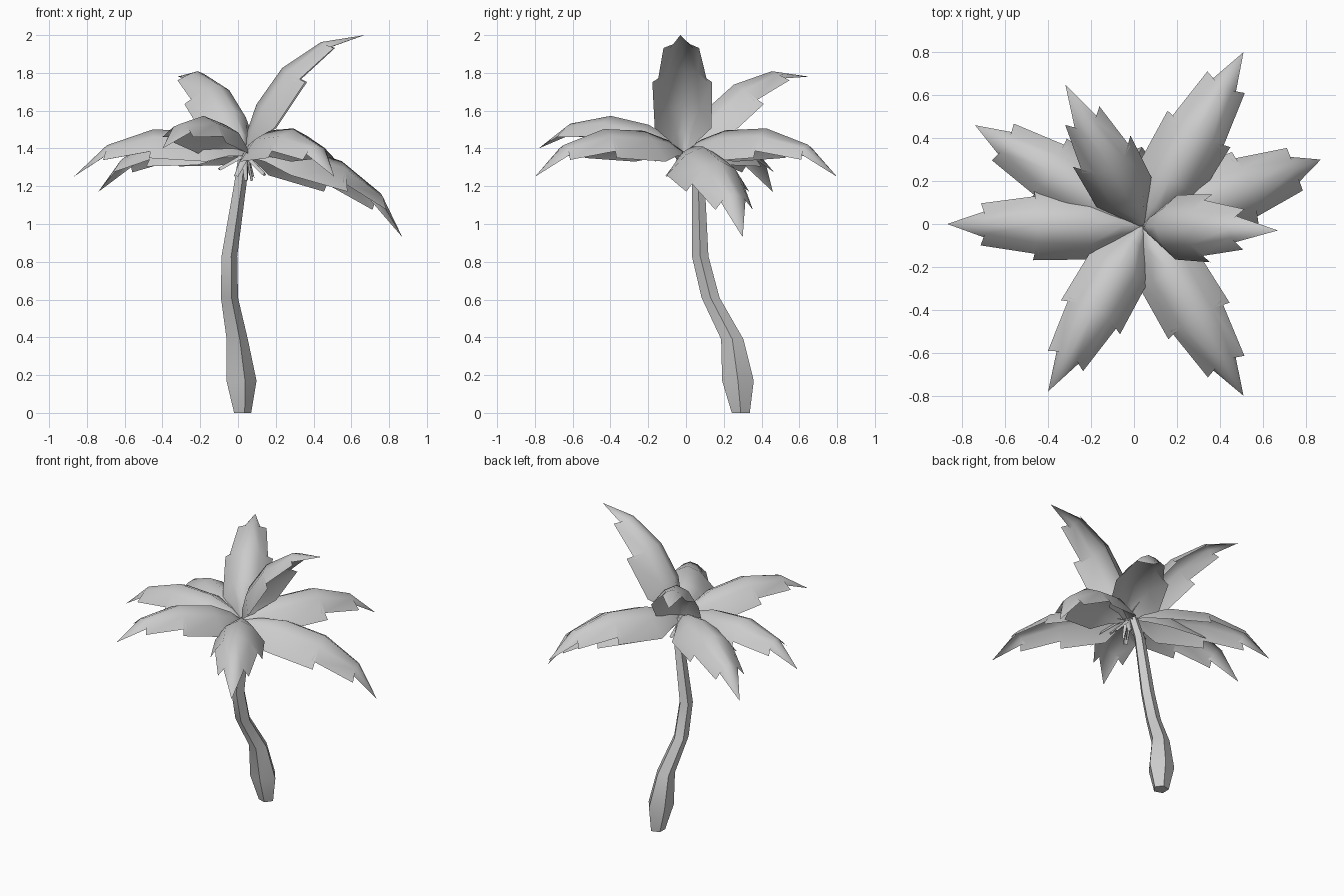
import bpy, bmesh, math
from mathutils import Vector, Matrix

cube = bpy.data.objects.get("Cube")
if cube:
    bpy.data.objects.remove(cube)

grey = bpy.data.materials.new("light_grey")
grey.use_nodes = True
grey.diffuse_color = (0.6, 0.6, 0.6, 1)
grey.node_tree.nodes["Principled BSDF"].inputs["Base Color"].default_value = (0.6, 0.6, 0.6, 1)


def finish(bm, name, angle):
    mesh = bpy.data.meshes.new(name)
    bm.to_mesh(mesh)
    bm.free()
    mesh.materials.append(grey)
    obj = bpy.data.objects.new(name, mesh)
    bpy.context.collection.objects.link(obj)
    bpy.ops.object.select_all(action='DESELECT')
    obj.select_set(True)
    bpy.context.view_layer.objects.active = obj
    bpy.ops.object.shade_smooth_by_angle(angle=math.radians(angle))
    return obj


# Trunk: five-sided bent tube, levels of (x, y, z, radius)
levels = [(.02, .29, 0, .05), (.01, .275, .17, .088), (-.01, .245, .39, .062),
          (-.05, .13, .61, .05), (-.05, .075, .83, .046), (.01, .065, 1.22, .036),
          (.03, .02, 1.39, .03)]
bm = bmesh.new()
rings = []
for x, y, z, r in levels:
    rings.append([bm.verts.new((x + r * math.cos(a), y + r * math.sin(a), z))
                  for a in (math.tau * i / 5 for i in range(5))])
for low, high in zip(rings, rings[1:]):
    for i in range(5):
        j = (i + 1) % 5
        bm.faces.new((low[i], low[j], high[j], high[i]))
bm.faces.new(rings[0][::-1])
bm.faces.new(rings[-1])
finish(bm, "trunk", 25)

# Frond ridge stations: (along, height, mid half width, mid drop)
STUB, BASE = (-.11, -.12, .006, .004), (0, 0, .012, .004)
RISE, SHOULDER = (.1, .065, .04, .025), (.25, .115, .09, .045)
CREST, BEND, TIP = (.5, .125, .085, .04), (.75, .04, .045, .018), (.93, -.13, 0, 0)
# Segments between teeth: station with its margin (along, half width, height)
SEGMENTS = [
    [(STUB, (-.1, .012, -.13)), (BASE, (0, .025, -.02)), (RISE, (.09, .075, -.02)),
     (SHOULDER, (.21, .16, -.05)), (CREST, (.52, .168, -.03))],
    [(CREST, (.49, .14, .01)), (BEND, (.77, .1, -.04))],
    [(BEND, (.73, .07, 0)), (TIP, TIP_MARGIN := (.93, 0, -.13))],
]
CROWN = Vector((.04, -.01, 1.38))


def frond(name, tip):
    # Turn, pitch and scale the shared leaf so that it ends at the given tip
    d = Vector(tip) - CROWN
    flat = math.hypot(d.x, d.y)
    pitch = math.atan2(d.z, flat) - math.atan2(TIP[1], TIP[0])
    place = (Matrix.Translation(CROWN) @ Matrix.Rotation(math.atan2(d.y, d.x), 4, 'Z')
             @ Matrix.Rotation(-pitch, 4, 'Y')
             @ Matrix.Scale(d.length / math.hypot(TIP[0], TIP[1]), 4))
    bm = bmesh.new()
    for segment in SEGMENTS:
        rows = []
        for (r, h, w, drop), (mr, mw, mh) in segment:
            points = [(mr, -mw, mh), (r, -w, h - drop), (r, 0, h), (r, w, h - drop), (mr, mw, mh)]
            rows.append([bm.verts.new(place @ Vector(p)) for p in points])
        for a, b in zip(rows, rows[1:]):
            for i in range(4):
                bm.faces.new((a[i], b[i], b[i + 1], a[i + 1]))
    bmesh.ops.remove_doubles(bm, verts=bm.verts[:], dist=.0005)
    finish(bm, name, 60)


# Crown of eight fronds, each named by the way it points
for name, tip in {
    "right_frond": (-.87, 0, 1.25),
    "right_back_frond": (-.74, .46, 1.17),
    "raised_back_frond": (-.32, .65, 1.78),
    "left_back_frond": (.51, .8, 1.25),
    "drooping_left_frond": (.87, .3, .93),
    "raised_left_frond": (.67, -.03, 2),
    "left_front_frond": (.51, -.8, 1.25),
    "right_front_frond": (-.4, -.78, 1.4),
}.items():
    frond(name, tip)
